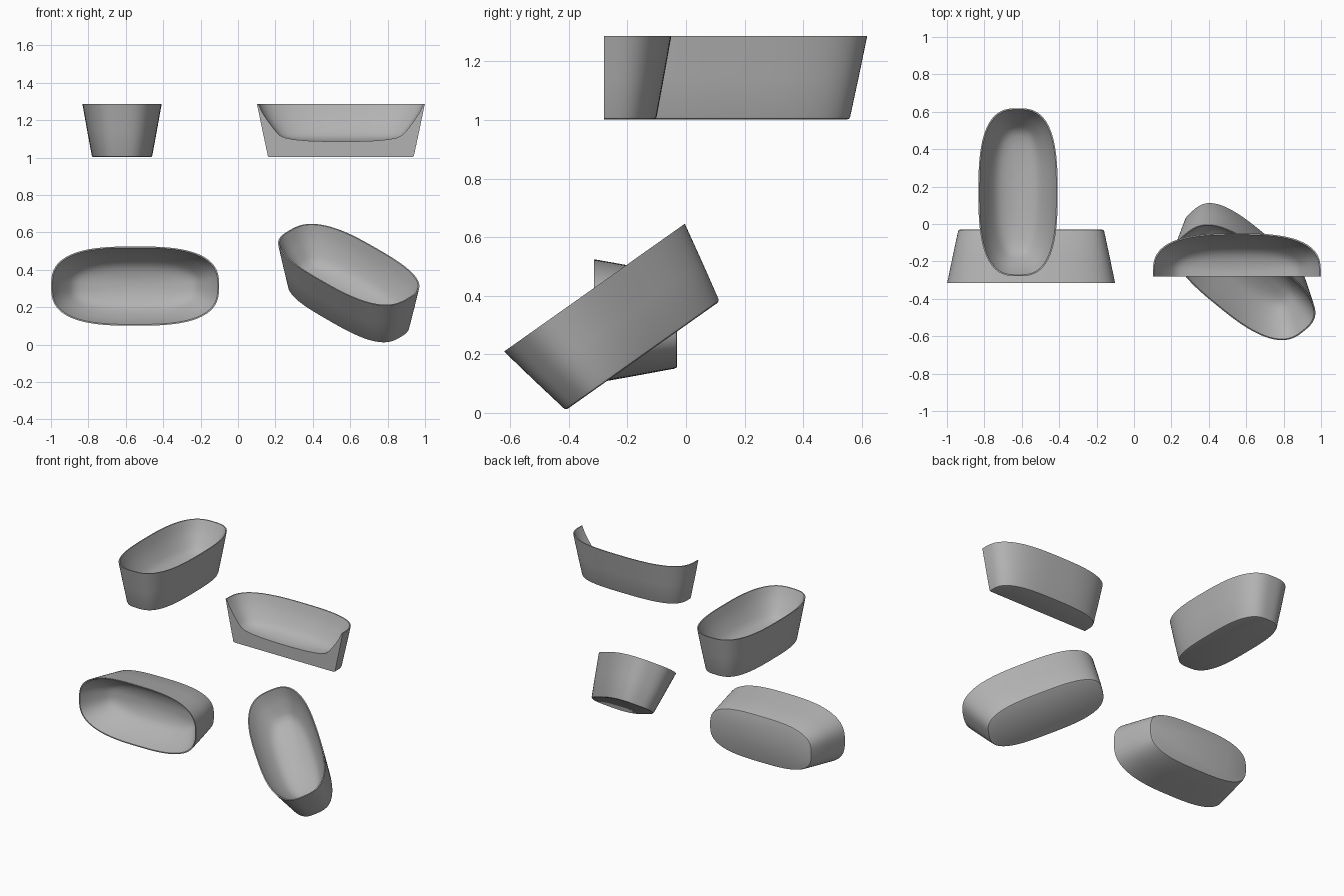
import bpy, bmesh
from math import cos, sin, pi, radians, copysign
from mathutils import Euler, Matrix, Vector

cube = bpy.data.objects.get("Cube")
if cube:
    bpy.data.objects.remove(cube, do_unlink=True)

grey = bpy.data.materials.new("tub grey")
grey.use_nodes = True
colour = (0.45, 0.45, 0.45, 1)
grey.diffuse_color = colour
grey.node_tree.nodes["Principled BSDF"].inputs["Base Color"].default_value = colour

SEGMENTS = 96
# Each ring: half length, half width, height, squareness of the outline.
# Outer wall going up, then the basin going down to its floor.
RINGS = [
    (0.380, 0.152, 0.000, 3.0),
    (0.388, 0.159, 0.003, 3.0),
    (0.391, 0.162, 0.010, 3.0),
    (0.420, 0.187, 0.145, 2.9),
    (0.449, 0.212, 0.285, 2.8),
    (0.442, 0.205, 0.285, 2.8),
    (0.421, 0.190, 0.240, 2.8),
    (0.395, 0.172, 0.200, 2.8),
    (0.368, 0.150, 0.163, 2.8),
    (0.347, 0.131, 0.136, 2.8),
    (0.328, 0.114, 0.117, 2.8),
    (0.300, 0.094, 0.104, 2.8),
    (0.255, 0.072, 0.095, 2.8),
    (0.180, 0.046, 0.088, 2.6),
    (0.080, 0.020, 0.084, 2.4),
]


def outline(a, b, z, n):
    """Rounded-rectangle ring of points."""
    points = []
    for i in range(SEGMENTS):
        t = 2 * pi * (i + 0.5) / SEGMENTS
        c, s = cos(t), sin(t)
        points.append((a * copysign(abs(c) ** (2 / n), c),
                       b * copysign(abs(s) ** (2 / n), s), z))
    return points


def make_tub(name, location, rotation, cut=None):
    bm = bmesh.new()
    loops = [[bm.verts.new(p) for p in outline(*ring)] for ring in RINGS]
    for low, high in zip(loops, loops[1:]):
        for i in range(SEGMENTS):
            j = (i + 1) % SEGMENTS
            bm.faces.new((low[i], low[j], high[j], high[i]))
    bm.faces.new(loops[0][::-1])
    bm.faces.new(loops[-1])

    # Lengthwise section: drop the near side and close the cut
    if cut is not None:
        geom = bm.verts[:] + bm.edges[:] + bm.faces[:]
        bmesh.ops.bisect_plane(bm, geom=geom, plane_co=(0, cut, 0),
                               plane_no=(0, -1, 0), clear_outer=True)
        border = [e for e in bm.edges if e.is_boundary]
        bmesh.ops.edgeloop_fill(bm, edges=border)
    bmesh.ops.recalc_face_normals(bm, faces=bm.faces[:])

    mesh = bpy.data.meshes.new(name)
    bm.to_mesh(mesh)
    bm.free()
    mesh.materials.append(grey)
    obj = bpy.data.objects.new(name, mesh)
    bpy.context.collection.objects.link(obj)
    obj.matrix_world = Matrix.Translation(Vector(location)) @ rotation

    bpy.ops.object.select_all(action="DESELECT")
    obj.select_set(True)
    bpy.context.view_layer.objects.active = obj
    bpy.ops.object.shade_smooth_by_angle(angle=radians(30))
    return obj


def turn(angle, axis):
    return Matrix.Rotation(radians(angle), 4, axis)


make_tub("end_view_tub", (-0.62, 0.17, 1.002), turn(90, "Z"))
make_tub("sectioned_tub", (0.55, -0.262, 1.002), Matrix.Identity(4), cut=-0.018)
make_tub("forward_facing_tub", (-0.55, -0.03, 0.313), turn(90, "X"))
make_tub("tilted_tub", (0.592, -0.148, 0.195), turn(35.26, "X") @ turn(-45, "Z"))
